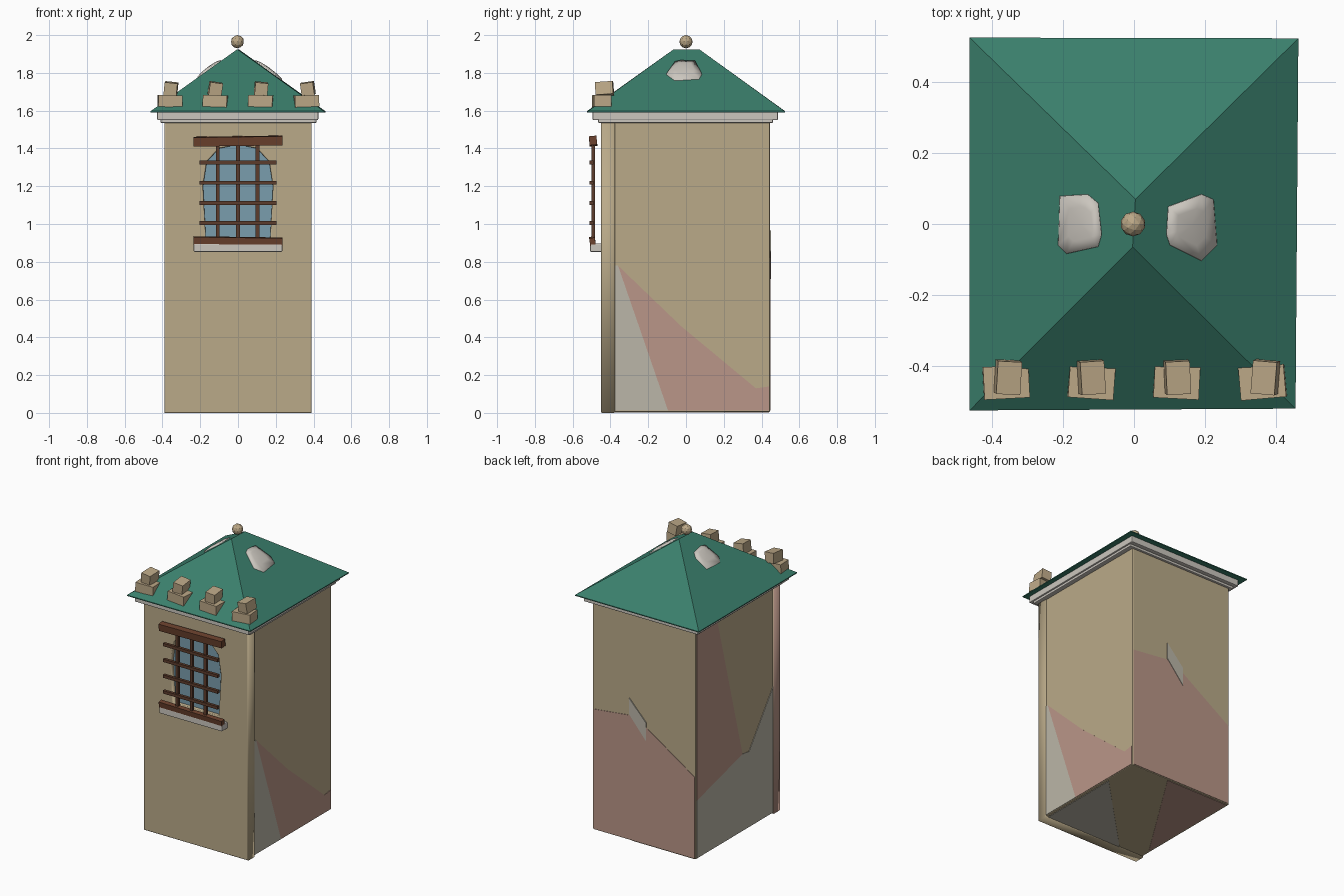
import bpy, bmesh
from math import radians
from mathutils import Matrix, Vector, Euler

if "Cube" in bpy.data.objects:
    bpy.data.objects.remove(bpy.data.objects["Cube"], do_unlink=True)


def material(name, r, g, b):
    col = [((c / 255 + 0.055) / 1.055) ** 2.4 for c in (r, g, b)] + [1]
    m = bpy.data.materials.new(name)
    m.use_nodes = True
    m.diffuse_color = col
    m.node_tree.nodes["Principled BSDF"].inputs["Base Color"].default_value = col
    return m


TAN = material("tan plaster", 186, 170, 137)
PINK = material("pink plaster", 186, 150, 136)
GRAY = material("gray plaster", 187, 182, 168)
PALE = material("pale stone", 203, 198, 190)
STONE = material("warm stone", 188, 168, 135)
GREEN = material("green roof", 58, 127, 108)
WOOD = material("brown wood", 108, 66, 46)
BAR = material("dark bars", 92, 60, 44)
GLASS = material("blue glass", 122, 158, 174)


def finish(name, bm, mat):
    bmesh.ops.recalc_face_normals(bm, faces=bm.faces)
    me = bpy.data.meshes.new(name)
    bm.to_mesh(me)
    bm.free()
    me.materials.append(mat)
    ob = bpy.data.objects.new(name, me)
    bpy.context.collection.objects.link(ob)
    return ob


def box(name, lo, hi, mat, rot=(0, 0, 0), bevel=0.0):
    lo, hi = Vector(lo), Vector(hi)
    bm = bmesh.new()
    bmesh.ops.create_cube(bm, size=1, matrix=Matrix.Diagonal((*(hi - lo), 1)))
    if bevel:
        bmesh.ops.bevel(bm, geom=bm.edges[:], offset=bevel, segments=2,
                        affect='EDGES', profile=0.5)
    turn = Euler([radians(a) for a in rot]).to_matrix().to_4x4()
    bmesh.ops.transform(bm, matrix=Matrix.Translation((lo + hi) / 2) @ turn, verts=bm.verts)
    return finish(name, bm, mat)


def plate(name, pts, place, depth, mat):
    """Flat polygon placed in space by a function and given a thickness."""
    bm = bmesh.new()
    face = bm.faces.new([bm.verts.new(place(*p)) for p in pts])
    out = bmesh.ops.extrude_face_region(bm, geom=[face])
    moved = [v for v in out["geom"] if isinstance(v, bmesh.types.BMVert)]
    bmesh.ops.translate(bm, vec=depth, verts=moved)
    return finish(name, bm, mat)


# Main body
W, BACK, TOP = 0.385, 0.445, 1.545
box("tower_body", (-W, -0.38, 0.005), (W, BACK, TOP), TAN, bevel=0.006)

# Front wall slab with an arched window opening
half = [(0.17, 0.92), (0.185, 1.2), (0.165, 1.33), (0.1, 1.4)]
arch = half + [(0, 1.42)] + [(-x, z) for x, z in reversed(half)]
curve = bpy.data.curves.new("front_wall_outline", 'CURVE')
curve.dimensions, curve.fill_mode = '2D', 'BOTH'
curve.extrude, curve.bevel_depth, curve.bevel_resolution = 0.031, 0.006, 1
curve.offset = -0.006
for loop in ([(-0.39, 0), (0.39, 0), (0.39, TOP), (-0.39, TOP)], arch):
    s = curve.splines.new('POLY')
    s.points.add(len(loop) - 1)
    for p, (x, z) in zip(s.points, loop):
        p.co = (x, z, 0, 1)
    s.use_cyclic_u = True
outline = bpy.data.objects.new("front_wall_outline", curve)
bpy.context.collection.objects.link(outline)
graph = bpy.context.evaluated_depsgraph_get()
wall_mesh = bpy.data.meshes.new_from_object(outline.evaluated_get(graph))
bpy.data.objects.remove(outline, do_unlink=True)
wall_mesh.transform(Matrix.Translation((0, -0.413, 0)) @ Matrix.Rotation(radians(90), 4, 'X'))
wall_mesh.materials.clear()
for m in (TAN, PINK):
    wall_mesh.materials.append(m)
for f in wall_mesh.polygons:
    f.material_index = int(f.center.x < -0.387)
front_wall = bpy.data.objects.new("front_wall", wall_mesh)
bpy.context.collection.objects.link(front_wall)

# Worn plaster areas painted on the three plain walls
T = 0.003
left = lambda y, z: (W, y, z)
right = lambda y, z: (-W, y, z)
back = lambda x, z: (x, BACK, z)
LO, HI, F, B = 0.012, 1.535, -0.376, 0.439
plate("left_wall_gray", [(F, LO), (-0.095, LO), (-0.36, 0.78), (F, 0.78)], left, (T, 0, 0), GRAY)
plate("left_wall_pink", [(-0.095, LO), (B, LO), (B, 0.14), (0.37, 0.13), (-0.34, 0.72),
                         (-0.36, 0.78)], left, (T, 0, 0), PINK)
plate("right_wall_pink", [(B, 0.4), (-0.05, 0.53), (0.22, HI), (B, HI)], right, (-T, 0, 0), PINK)
plate("right_wall_gray", [(B, LO), (F, LO), (F, 0.86), (-0.12, 0.52), (-0.05, 0.53), (B, 0.4)],
      right, (-T, 0, 0), GRAY)
plate("back_wall_pink", [(0.379, LO), (0.379, 0.82), (0.11, 0.85), (-0.015, 0.8), (-0.379, 0.56),
                         (-0.379, LO)], back, (0, T, 0), PINK)
plate("back_wall_chip", [(0.11, 0.966), (-0.015, 0.833), (-0.015, 0.71), (0.11, 0.857)],
      back, (0, 2 * T, 0), GRAY)

# Underside patches
under = lambda x, y: (x, y, 0.005)
plate("underside_pink", [(-0.37, B), (0.1, B), (-0.37, -0.3)], under, (0, 0, -T), PINK)
plate("underside_gray", [(0.37, F), (0.37, 0.2), (-0.2, F)], under, (0, 0, -T), GRAY)

# Cornice
box("cornice_lower", (-0.41, -0.465, 1.535), (0.415, 0.46, 1.56), PALE, bevel=0.005)
box("cornice_upper", (-0.428, -0.495, 1.55), (0.425, 0.487, 1.597), PALE, bevel=0.006)

# Hipped roof with a short ridge
EAVE, RIDGE, RX = 1.597, 1.925, 0.463
bm = bmesh.new()
corners = [(-RX, -0.525), (RX - 0.008, -0.52), (RX, 0.523), (-RX, 0.525)]
low = [bm.verts.new((x, y, EAVE - 0.006)) for x, y in corners]
rim = [bm.verts.new((x, y, EAVE)) for x, y in corners]
a, b = bm.verts.new((-0.004, -0.065, RIDGE)), bm.verts.new((0.004, 0.07, RIDGE))
bm.faces.new(low)
for i in range(4):
    j = (i + 1) % 4
    bm.faces.new((low[i], low[j], rim[j], rim[i]))
for f in ((rim[0], rim[1], a), (rim[1], rim[2], b, a), (rim[2], rim[3], b), (rim[3], rim[0], a, b)):
    bm.faces.new(f)
finish("roof", bm, GREEN)


# Domed bare patches on the roof slopes
def roof_patch(name, pts):
    cx, cy = (sum(p[i] for p in pts) / len(pts) for i in (0, 1))
    bm = bmesh.new()

    def vert(p, t, h):
        x, y = cx + (p[0] - cx) * t, cy + (p[1] - cy) * t
        return bm.verts.new((x, y, RIDGE - (RIDGE - EAVE) * abs(x) / RX + h))

    rings = [[vert(p, t, h) for p in pts] for t, h in ((1, -0.004), (0.97, 0.008), (0.55, 0.017))]
    peak = vert(pts[0], 0, 0.02)
    for i in range(len(pts)):
        j = (i + 1) % len(pts)
        for r, s in zip(rings, rings[1:]):
            bm.faces.new((r[i], r[j], s[j], s[i]))
        bm.faces.new((rings[-1][i], rings[-1][j], peak))
    ob = finish(name, bm, PALE)
    ob.data.polygons.foreach_set("use_smooth", [True] * len(ob.data.polygons))


roof_patch("right_roof_patch", [(-0.21, 0.08), (-0.13, 0.085), (-0.1, 0.06), (-0.09, -0.03),
                                (-0.1, -0.065), (-0.19, -0.085), (-0.215, -0.06)])
roof_patch("left_roof_patch", [(0.09, -0.03), (0.095, 0.05), (0.19, 0.085), (0.225, 0.07),
                               (0.235, -0.06), (0.19, -0.105), (0.1, -0.06)])

# Finial ball
bm = bmesh.new()
bmesh.ops.create_icosphere(bm, subdivisions=2, radius=0.035,
                           matrix=Matrix.Translation((-0.003, 0, 1.965)))
finish("finial_ball", bm, STONE)

# Stone blocks along the front eave
for n, (x, dx, roll, yaw) in enumerate([(-0.36, 0.005, 6, 3), (-0.12, 0.0, 8, -4),
                                        (0.12, 0.002, 5, -3), (0.362, 0.008, -8, 5)], 1):
    box(f"block_base_{n}", (x - 0.064, -0.492, 1.62), (x + 0.064, -0.4, 1.682), STONE,
        (0, roll / 4, yaw))
    box(f"block_top_{n}", (x + dx - 0.034, -0.478, 1.682), (x + dx + 0.034, -0.385, 1.75), STONE,
        (4, roll, -yaw))

# Window glass, grille, beams and sill
plate("window_glass", [(x * 1.05, z + (0.01 if z > 1 else -0.01)) for x, z in arch],
      lambda x, z: (x, -0.425, z), (0, 0.008, 0), GLASS)
for i, x in enumerate((-0.107, 0, 0.103), 1):
    box(f"upright_bar_{i}", (x - 0.01, -0.5, 0.9), (x + 0.01, -0.482, 1.43), BAR)
for i in range(4):
    z = 1.005 + 0.1067 * i
    box(f"cross_bar_{i + 1}", (-0.205, -0.51, z - 0.01), (0.205, -0.49, z + 0.01), BAR)
box("window_top_beam", (-0.235, -0.512, 1.415), (0.235, -0.472, 1.463), WOOD, (6, -0.8, 0))
box("window_bottom_beam", (-0.235, -0.51, 0.888), (0.235, -0.48, 0.93), WOOD, (8, 0.8, 0))
box("window_sill", (-0.235, -0.508, 0.853), (0.235, -0.44, 0.897), PALE, bevel=0.005)
